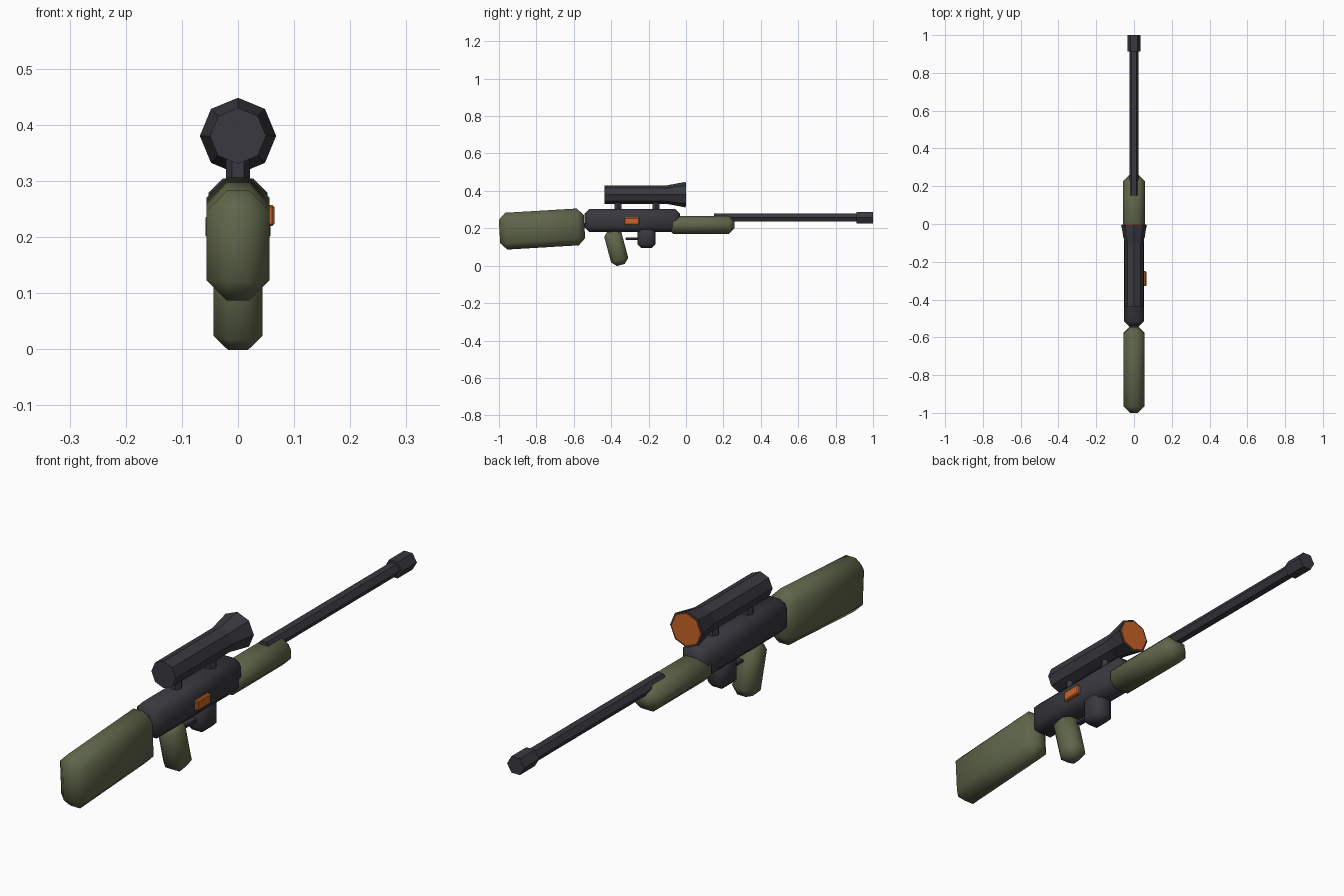
import bpy, bmesh, math
from mathutils import Matrix, Vector

if "Cube" in bpy.data.objects:
    bpy.data.objects.remove(bpy.data.objects["Cube"], do_unlink=True)


def material(name, rgb):
    m = bpy.data.materials.new(name)
    m.use_nodes = True
    m.diffuse_color = (*rgb, 1)
    m.node_tree.nodes["Principled BSDF"].inputs["Base Color"].default_value = (*rgb, 1)
    return m


gunmetal = material("gunmetal", (0.042, 0.040, 0.050))
olive = material("olive green", (0.115, 0.132, 0.068))
orange = material("orange", (0.58, 0.125, 0.02))


def finish(bm, name, mat, smooth):
    bmesh.ops.recalc_face_normals(bm, faces=bm.faces[:])
    for f in bm.faces:
        f.smooth = smooth
    mesh = bpy.data.meshes.new(name)
    bm.to_mesh(mesh)
    bm.free()
    mesh.materials.append(mat)
    ob = bpy.data.objects.new(name, mesh)
    bpy.context.collection.objects.link(ob)
    return ob


def block(name, mat, centre, size, chamfer, tilt=0, smooth=True):
    """Chamfered box, tilted about the x axis."""
    bm = bmesh.new()
    bmesh.ops.create_cube(bm, size=1)
    bmesh.ops.scale(bm, vec=size, verts=bm.verts[:])
    bmesh.ops.bevel(bm, geom=bm.edges[:], offset=chamfer, offset_type='OFFSET',
                    segments=1, affect='EDGES', clamp_overlap=True)
    move = Matrix.Translation(centre) @ Matrix.Rotation(math.radians(tilt), 4, 'X')
    bmesh.ops.transform(bm, matrix=move, verts=bm.verts[:])
    return finish(bm, name, mat, smooth)


def tube(name, mat, sides, base, rings, axis='Y'):
    """Faceted solid lofted through (distance, radius) rings along an axis."""
    bm = bmesh.new()
    loops = []
    for dist, rad in rings:
        loop = []
        for i in range(sides):
            a = math.tau * i / sides
            c, s = rad * math.cos(a), rad * math.sin(a)
            offset = (c, dist, s) if axis == 'Y' else (c, s, dist)
            loop.append(bm.verts.new(Vector(base) + Vector(offset)))
        loops.append(loop)
    for a, b in zip(loops, loops[1:]):
        for i in range(sides):
            j = (i + 1) % sides
            bm.faces.new((a[i], a[j], b[j], b[i]))
    bm.faces.new(loops[0])
    bm.faces.new(loops[-1])
    return finish(bm, name, mat, False)


# Furniture
block("stock", olive, (0, -0.77, 0.196), (0.112, 0.455, 0.197), 0.036, tilt=3.4)
block("grip", olive, (0, -0.373, 0.098), (0.088, 0.095, 0.194), 0.026, tilt=15)
block("foregrip", olive, (0, 0.08, 0.218), (0.115, 0.36, 0.097), 0.032)

# Body
block("receiver", gunmetal, (0, -0.287, 0.242), (0.106, 0.51, 0.124), 0.026)
block("magazine", gunmetal, (0, -0.211, 0.155), (0.08, 0.098, 0.118), 0.02)
block("trigger", gunmetal, (0, -0.28, 0.145), (0.024, 0.085, 0.014), 0.003, smooth=False)
block("side_plate", orange, (0.054, -0.289, 0.238), (0.022, 0.08, 0.038), 0.004, smooth=False)

# Barrel and muzzle
tube("barrel", gunmetal, 6, (0, 0, 0.257), [(0.15, 0.025), (0.95, 0.025)])
tube("muzzle", gunmetal, 6, (0, 0, 0.257), [(0.912, 0.035), (1.0, 0.035)])

# Scope with flared front, lens and two mounts
tube("scope", gunmetal, 8, (0, 0, 0.38),
     [(-0.437, 0.05), (-0.1, 0.05), (-0.004, 0.068)])
tube("lens", orange, 8, (0, 0, 0.38), [(-0.006, 0.061), (0.0, 0.061)])
for side, y in (("rear", -0.363), ("front", -0.16)):
    tube(side + "_scope_mount", gunmetal, 6, (0, y, 0), [(0.29, 0.021), (0.35, 0.021)], axis='Z')
